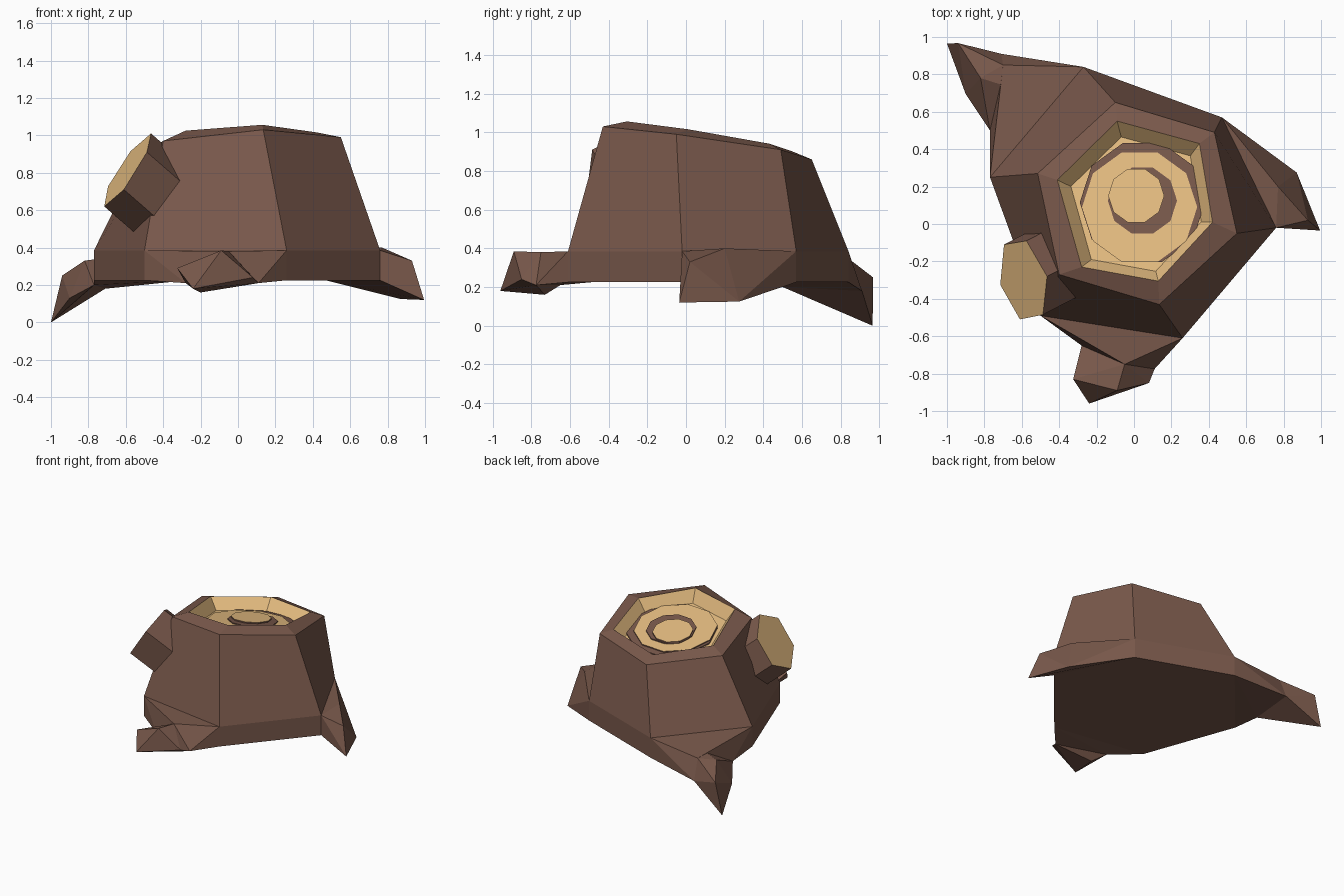
import bpy, bmesh
from math import sin, cos, tau
from mathutils import Vector

if "Cube" in bpy.data.objects:
    bpy.data.objects.remove(bpy.data.objects["Cube"])


def material(name, rgb):
    m = bpy.data.materials.new(name)
    m.diffuse_color = (*rgb, 1)
    m.use_nodes = True
    m.node_tree.nodes["Principled BSDF"].inputs["Base Color"].default_value = m.diffuse_color
    return m


bark = material("bark", (0.19, 0.098, 0.07))
wood = material("cut_wood", (0.80, 0.515, 0.223))


def finish(name, bm):
    bmesh.ops.recalc_face_normals(bm, faces=bm.faces)
    me = bpy.data.meshes.new(name)
    bm.to_mesh(me)
    bm.free()
    me.materials.append(bark)
    me.materials.append(wood)
    ob = bpy.data.objects.new(name, me)
    bpy.context.collection.objects.link(ob)


def loft(name, rings, band_mats, cap_mat):
    """Skin a stack of rings, with closed ends."""
    bm = bmesh.new()
    vs = [[bm.verts.new(p) for p in r] for r in rings]
    n = len(vs[0])
    for a, b, mat in zip(vs, vs[1:], band_mats):
        for i in range(n):
            j = (i + 1) % n
            bm.faces.new((a[i], a[j], b[j], b[i])).material_index = mat
    bm.faces.new(vs[0][::-1])
    bm.faces.new(vs[-1]).material_index = cap_mat
    finish(name, bm)


def hull(name, pts):
    bm = bmesh.new()
    for p in pts:
        bm.verts.new(p)
    res = bmesh.ops.convex_hull(bm, input=bm.verts)
    bmesh.ops.delete(bm, geom=[v for v in bm.verts if not v.link_faces], context='VERTS')
    finish(name, bm)


def cut_z(x, y):
    """Height of the slanted saw cut."""
    return 0.98 + 0.045 * (x - 0.02) - 0.17 * (y - 0.115)


# Trunk: six-sided, flared foot, rim bevel and a sunken cut face
foot = [(-0.77, 0.25), (-0.5, -0.49), (0.26, -0.61), (0.76, -0.02), (0.47, 0.57), (-0.27, 0.84)]
shoulder = [(-0.515, 0.27, 0.90), (-0.4, -0.27, 0.97), (0.135, -0.43, 1.03),
            (0.55, -0.05, 0.99), (0.43, 0.49, 0.91), (-0.10, 0.65, 0.86)]
rim_xy = [(-0.41, 0.235), (-0.28, -0.23), (0.13, -0.305), (0.42, 0.01), (0.35, 0.43), (-0.09, 0.55)]
rim = [Vector((x, y, cut_z(x, y))) for x, y in rim_xy]
centre = Vector((0.02, 0.115, 0.98))
normal = Vector((-0.045, 0.17, 1)).normalized()
DEPTH = 0.09
floor = [centre + (p - centre) * 0.84 - normal * DEPTH for p in rim]
loft("trunk", [[(x, y, 0.225) for x, y in foot], [(x, y, 0.385) for x, y in foot],
               shoulder, rim, floor], [0, 0, 0, 1], 1)


# Growth rings: ten-sided discs stacked on the cut face
def ring(cx, cy, r, h):
    pts = []
    for i in range(10):
        x, y = cx + r * cos(tau * i / 10), cy + r * sin(tau * i / 10)
        pts.append((x, y, cut_z(x, y) - DEPTH + h))
    return pts


loft("outer_growth_ring", [ring(0.045, 0.115, 0.335, -0.02), ring(0.045, 0.115, 0.335, 0.008)], [0], 0)
loft("middle_wood", [ring(0.03, 0.09, 0.308, 0), ring(0.03, 0.09, 0.308, 0.016)], [0], 1)
loft("inner_growth_ring", [ring(0.045, 0.125, 0.185, 0), ring(0.045, 0.125, 0.185, 0.024)], [0], 0)
loft("heart_wood", [ring(0.012, 0.152, 0.15, 0), ring(0.012, 0.152, 0.15, 0.034)], [0], 1)

# Sawn branch: hexagonal end face pushed into the trunk
end = [Vector(p) for p in [(-0.695, -0.11, 0.727), (-0.575, -0.09, 0.915), (-0.465, -0.28, 1.01),
                           (-0.487, -0.485, 0.91), (-0.61, -0.51, 0.71), (-0.715, -0.325, 0.62)]]
inward = Vector((0.27, 0.14, -0.235))
loft("branch", [[p + inward for p in end], end], [0], 1)


# Roots: each runs out from one edge of the foot
def foot_edge(i, j):
    return [(*foot[k], z) for k in (i, j) for z in (0.225, 0.385)]


hull("right_root", foot_edge(3, 4) + [(0.77, 0.2, 0.4), (0.93, 0.02, 0.33),
                                      (0.995, -0.035, 0.12), (0.87, 0.275, 0.125)])

front_joint = [(-0.28, -0.65, 0.21), (-0.05, -0.75, 0.38), (0.11, -0.775, 0.21)]
hull("front_root_base", foot_edge(1, 2) + front_joint)
hull("front_root_tip", front_joint + [(-0.325, -0.83, 0.29), (-0.24, -0.96, 0.18), (-0.09, -0.89, 0.385),
                                      (0.08, -0.85, 0.24), (-0.2, -0.73, 0.16)])

back_joint = [(-0.77, 0.5, 0.2), (-0.6, 0.71, 0.36), (-0.7, 0.85, 0.34), (-0.71, 0.91, 0.18)]
hull("back_root_base", foot_edge(5, 0) + back_joint)
hull("back_root_tip", back_joint + [(-1.0, 0.965, 0), (-0.94, 0.967, 0.25),
                                    (-0.82, 0.78, 0.33), (-0.9, 0.695, 0.13)])
